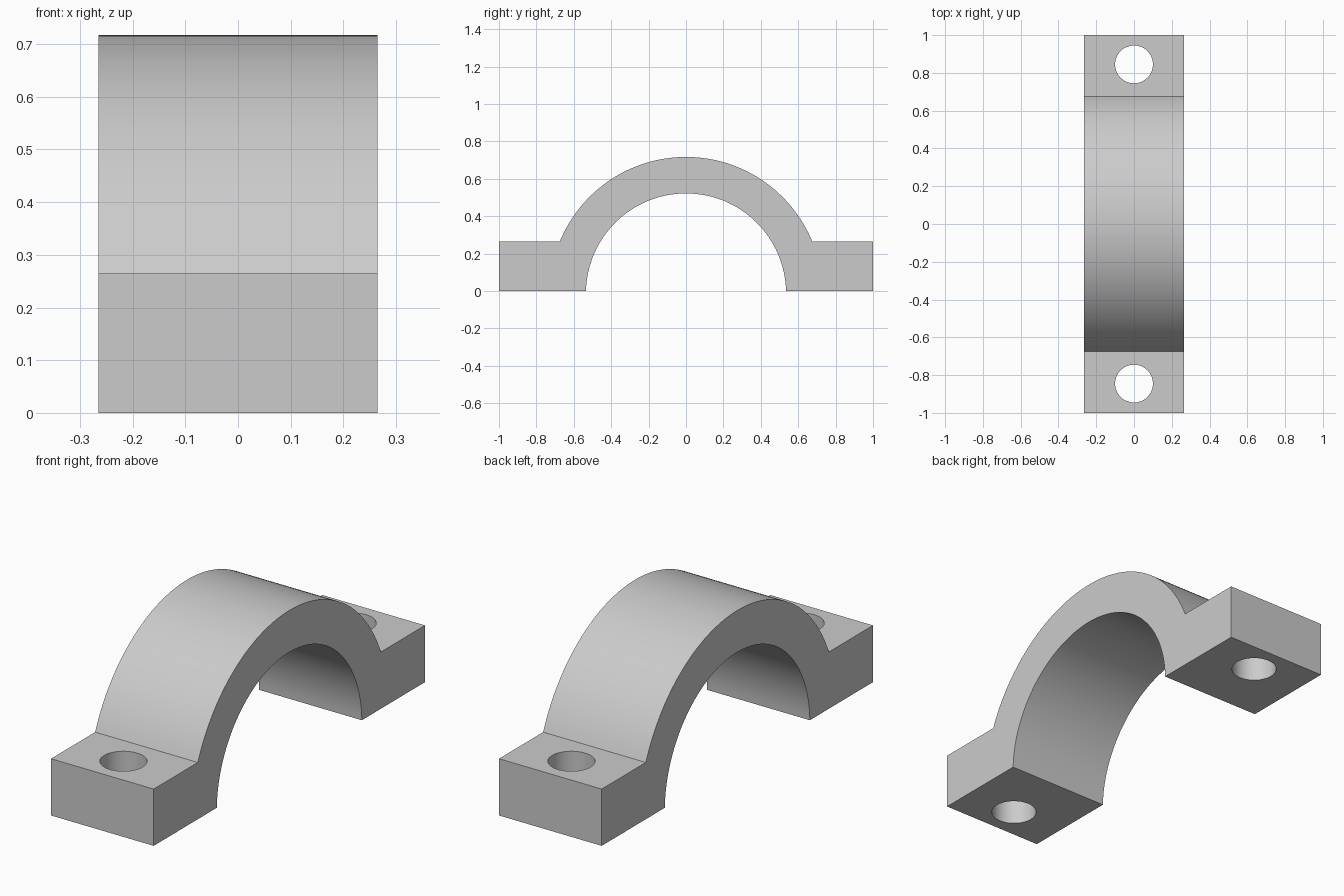
import bpy, bmesh
from math import sin, cos, asin, pi, radians, sqrt

if "Cube" in bpy.data.objects:
    bpy.data.objects.remove(bpy.data.objects["Cube"], do_unlink=True)

HALF_WIDTH, FOOT_TOP = 0.265, 0.265
CENTRE_Z, INNER_R, OUTER_R = -0.013, 0.535, 0.73
HOLE_Y, HOLE_R = 0.845, 0.1

grey = bpy.data.materials.new("light grey")
grey.use_nodes = True
colour = (0.6, 0.6, 0.6, 1)
grey.diffuse_color = colour
grey.node_tree.nodes["Principled BSDF"].inputs["Base Color"].default_value = colour


def arc(radius, z_end, steps=64):
    """Points over the bore axis from +y to -y, both ends at height z_end."""
    start = asin((z_end - CENTRE_Z) / radius)
    angles = [start + (pi - 2 * start) * i / steps for i in range(steps + 1)]
    return [(radius * cos(a), CENTRE_Z + radius * sin(a)) for a in angles]


# Clamp body: arch and two feet as one extruded side profile
profile = [(1, 0), (1, FOOT_TOP)] + arc(OUTER_R, FOOT_TOP)
profile += [(-1, FOOT_TOP), (-1, 0)] + arc(INNER_R, 0)[::-1]
bm = bmesh.new()
side = bm.faces.new([bm.verts.new((-HALF_WIDTH, y, z)) for y, z in profile])
grown = bmesh.ops.extrude_face_region(bm, geom=[side])["geom"]
moved = [v for v in grown if isinstance(v, bmesh.types.BMVert)]
bmesh.ops.translate(bm, verts=moved, vec=(2 * HALF_WIDTH, 0, 0))
bmesh.ops.recalc_face_normals(bm, faces=bm.faces)
mesh = bpy.data.meshes.new("clamp_body")
bm.to_mesh(mesh)
bm.free()
mesh.materials.append(grey)
body = bpy.data.objects.new("clamp_body", mesh)
bpy.context.collection.objects.link(body)

# Bolt holes through both feet
for name, sign in (("front", -1), ("back", 1)):
    bpy.ops.mesh.primitive_cylinder_add(
        vertices=64, radius=HOLE_R, depth=1, location=(0, sign * HOLE_Y, 0.1))
    cutter = bpy.context.object
    cutter.name = name + "_hole_cutter"
    cutter.data.materials.append(grey)
    cut = body.modifiers.new(name + "_hole", 'BOOLEAN')
    cut.operation, cut.solver, cut.object = 'DIFFERENCE', 'EXACT', cutter
    bpy.context.view_layer.objects.active = body
    bpy.ops.object.modifier_apply(modifier=cut.name)
    bpy.data.objects.remove(cutter, do_unlink=True)

# Smooth curved walls, crisp edges
bpy.ops.object.select_all(action='DESELECT')
body.select_set(True)
bpy.context.view_layer.objects.active = body
bpy.ops.object.shade_smooth_by_angle(angle=radians(30))
